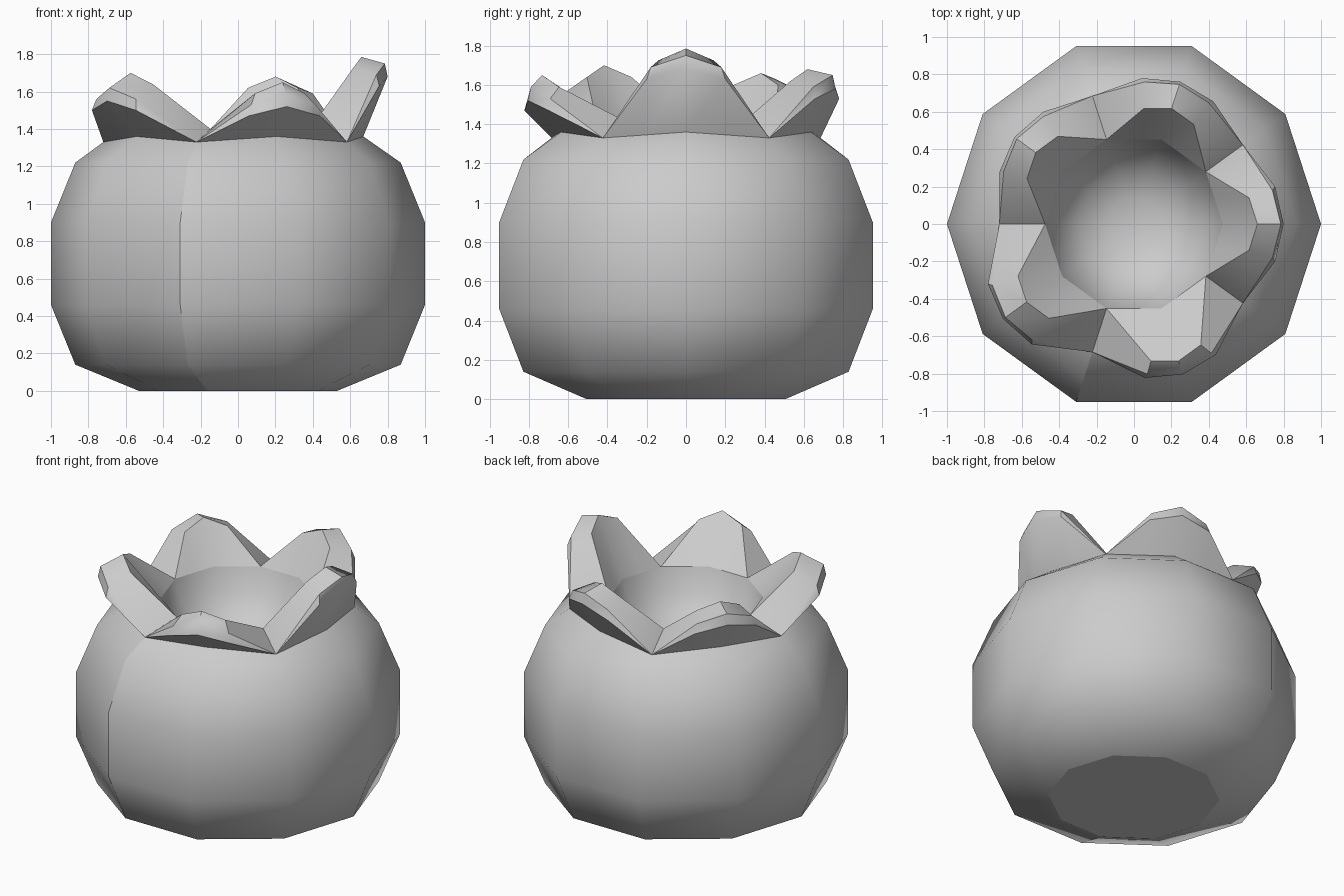
import bpy, bmesh
from math import cos, sin, radians
from mathutils import Vector

cube = bpy.data.objects.get("Cube")
if cube:
    bpy.data.objects.remove(cube)

clay = bpy.data.materials.new("grey_clay")
clay.use_nodes = True
clay.diffuse_color = (0.6, 0.6, 0.6, 1)
bsdf = next(n for n in clay.node_tree.nodes if n.type == 'BSDF_PRINCIPLED')
bsdf.inputs["Base Color"].default_value = clay.diffuse_color

SIDES = 10
STEP = 360 / SIDES


def polar(r, deg, z):
    return Vector((r * cos(radians(deg)), r * sin(radians(deg)), z))


def rim(j):
    """Outer rim corner: high under petals, low in the valleys."""
    return polar(0.72, STEP * j, 1.33) if j % 2 else polar(0.67, STEP * j, 1.36)


def mouth(j):
    return polar(0.475, STEP * j, 1.40)


def skin(name, rows, closed, crease, cap=False, seam=None):
    """Join rows of points with quads, smooth except at sharp creases."""
    bm = bmesh.new()
    grid = [[bm.verts.new(p) for p in row] for row in rows]
    n = len(rows[0])
    for low, high in zip(grid, grid[1:]):
        for j in range(n if closed else n - 1):
            k = (j + 1) % n
            bm.faces.new((low[j], low[k], high[k], high[j]))
    base = bm.faces.new(grid[0][::-1]) if cap else None
    if seam is not None:
        for low, high in zip(grid, grid[1:]):
            bm.edges.get((low[seam], high[seam])).smooth = False
    bmesh.ops.remove_doubles(bm, verts=bm.verts[:], dist=0.0005)
    for f in bm.faces:
        f.smooth = True
    for e in bm.edges:
        if e.calc_face_angle(0) > radians(crease):
            e.smooth = False
    if base:
        for e in base.edges:
            e.smooth = False
    mesh = bpy.data.meshes.new(name)
    bm.to_mesh(mesh)
    bm.free()
    mesh.materials.append(clay)
    obj = bpy.data.objects.new(name, mesh)
    bpy.context.collection.objects.link(obj)
    return obj


def ring(r, z):
    return [polar(r, STEP * j, z) for j in range(SIDES)]


# Rounded pot body with a flat base and one shading seam
profile = [(0.53, 0), (0.87, 0.14), (1, 0.46), (1, 0.9), (0.87, 1.22)]
body = [ring(r, z) for r, z in profile] + [[rim(j) for j in range(SIDES)]]
skin("pot_body", body, True, 60, cap=True, seam=7)

# Hollow inside the mouth
hollow = [(0.475, 1.40), (0.42, 1.24), (0.30, 1.10), (0.15, 1.04), (0, 1.03)]
skin("pot_hollow", [ring(r, z) for r, z in hollow], True, 80)

# Five thick petals: inner radius, inner height, outer radius, outer height
petals = [
    (0.66, 1.785, 0.80, 1.68),
    (0.65, 1.68, 0.80, 1.58),
    (0.65, 1.66, 0.79, 1.56),
    (0.71, 1.70, 0.865, 1.55),
    (0.77, 1.65, 0.845, 1.52),
]


def crest(start, end, r, z, half, drop, deg):
    """Petal edge: side, tip and side points between two valley points."""
    out = polar(1, deg, 0)
    across = polar(1, deg + 90, 0)
    side = out * (r - 0.045) + Vector((0, 0, z - drop))
    return [start, side - across * half, polar(r, deg, z), side + across * half, end]


def base_row(corner, j):
    a, m, b = corner(j - 1), corner(j), corner(j + 1)
    return [a, (a + m) / 2, m, (m + b) / 2, b]


for i, (ri, zi, ro, zo) in enumerate(petals):
    j, deg = 2 * i, 72 * i
    foot, lip = base_row(rim, j), base_row(mouth, j)
    rows = [
        foot,
        crest(foot[0], foot[-1], ro, zo, 0.20, 0.05, deg),
        crest(foot[0], foot[-1], ro - 0.015, zo + 0.07, 0.18, 0.06, deg),
        crest(lip[0], lip[-1], ri, zi, 0.14, 0.06, deg),
        lip,
    ]
    skin("petal_%d" % (i + 1), rows, False, 40)
